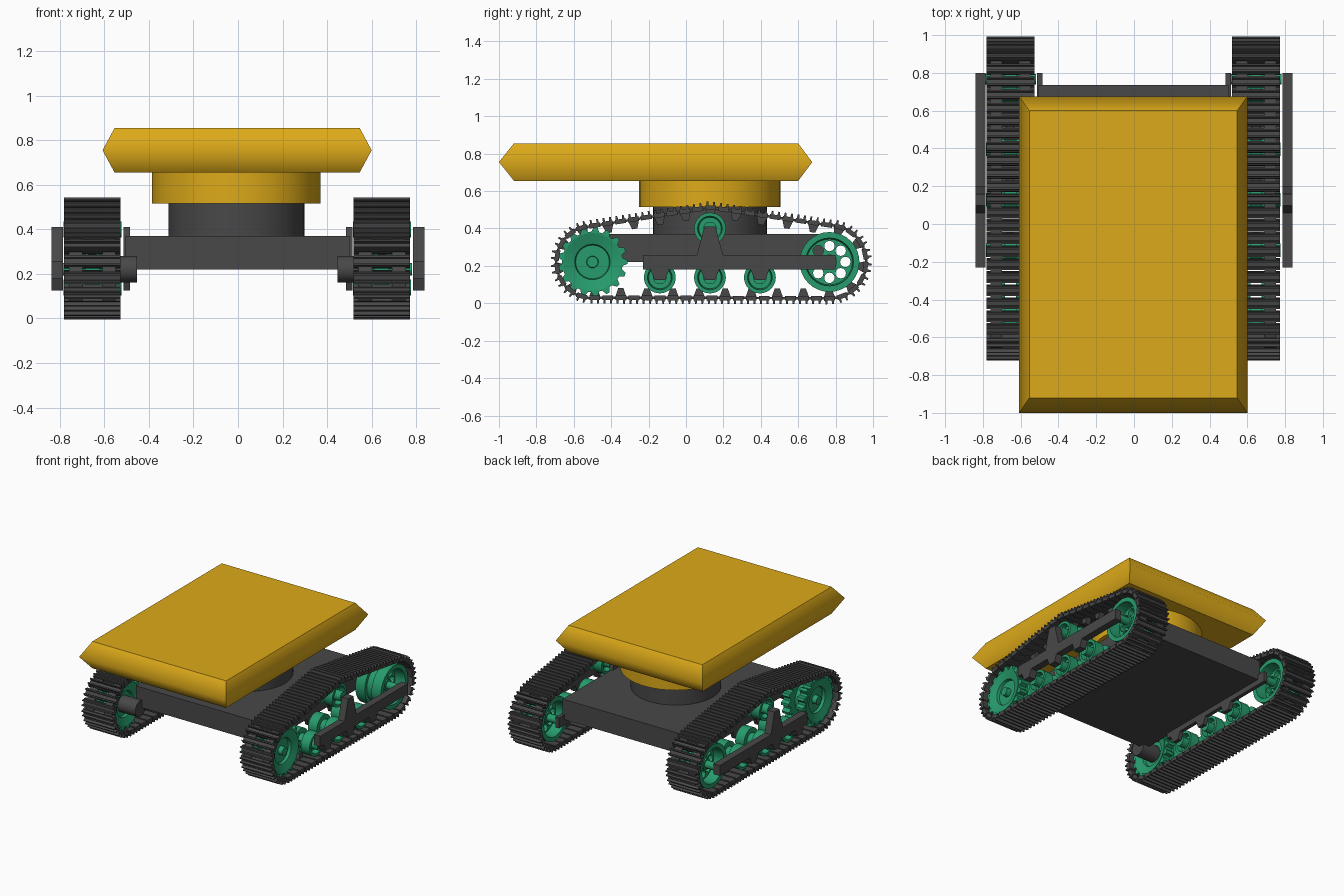
import bpy, bmesh, math
from mathutils import Vector, Matrix
from mathutils.geometry import convex_hull_2d

if "Cube" in bpy.data.objects:
    bpy.data.objects.remove(bpy.data.objects["Cube"])

def material(name, rgb):
    m = bpy.data.materials.new(name)
    m.diffuse_color = (*rgb, 1)
    m.use_nodes = True
    m.node_tree.nodes["Principled BSDF"].inputs["Base Color"].default_value = m.diffuse_color
    return m

GOLD = material("gold_paint", (0.72, 0.40, 0.01))
GREEN = material("green_paint", (0.02, 0.33, 0.15))
DARK = material("dark_steel", (0.065, 0.065, 0.065))
smooth_later = []

def finish(bm, name, mat, smooth=True):
    bmesh.ops.recalc_face_normals(bm, faces=bm.faces)
    me = bpy.data.meshes.new(name)
    bm.to_mesh(me)
    bm.free()
    me.materials.append(mat)
    ob = bpy.data.objects.new(name, me)
    bpy.context.collection.objects.link(ob)
    if smooth:
        smooth_later.append(ob)
    return ob

def prism(bm, loop, x0, x1):
    """Extrude a (y, z) outline from x0 to x1."""
    a = [bm.verts.new((x0, y, z)) for y, z in loop]
    b = [bm.verts.new((x1, y, z)) for y, z in loop]
    bm.faces.new(a)
    bm.faces.new(b[::-1])
    for i in range(len(a)):
        j = (i + 1) % len(a)
        bm.faces.new((a[i], b[i], b[j], a[j]))

def lathe(bm, profile, centre, n=32, axis='X'):
    """Revolve (position along axis, radius) points; radius 0 closes an end."""
    rings = []
    for p, r in profile:
        ring = []
        for i in range(n if r > 0 else 1):
            t = math.tau * i / n
            c, s = r * math.cos(t), r * math.sin(t)
            v = Vector((p, c, s)) if axis == 'X' else Vector((c, s, p))
            ring.append(bm.verts.new(v + Vector(centre)))
        rings.append(ring)
    for a, b in zip(rings, rings[1:]):
        for i in range(n):
            j = (i + 1) % n
            q = [a[i % len(a)], a[j % len(a)], b[j % len(b)], b[i % len(b)]]
            bm.faces.new(list(dict.fromkeys(q)))

def circle(r, n=32, y=0, z=0):
    return [(y + r * math.cos(math.tau * i / n), z + r * math.sin(math.tau * i / n)) for i in range(n)]

def holed_plate(bm, loops, centre, width):
    """Flat plate with holes from a filled 2D curve, added to bm."""
    cu = bpy.data.curves.new("plate_outline", 'CURVE')
    cu.dimensions, cu.fill_mode, cu.extrude = '2D', 'BOTH', width / 2
    for loop in loops:
        sp = cu.splines.new('POLY')
        sp.points.add(len(loop) - 1)
        for p, (u, v) in zip(sp.points, loop):
            p.co = (u, v, 0, 1)
        sp.use_cyclic_u = True
    ob = bpy.data.objects.new("plate_outline", cu)
    bpy.context.collection.objects.link(ob)
    me = bpy.data.meshes.new_from_object(ob.evaluated_get(bpy.context.evaluated_depsgraph_get()))
    me.transform(Matrix.Translation(centre) @ Matrix(((0, 0, 1, 0), (1, 0, 0, 0), (0, 1, 0, 0), (0, 0, 0, 1))))
    bm.from_mesh(me)
    bpy.data.objects.remove(ob)
    bpy.data.meshes.remove(me)
    bmesh.ops.remove_doubles(bm, verts=bm.verts, dist=1e-5)

CX = -0.004          # slight sideways offset of the upper works and tracks
MID = 0.128          # turret and return roller position along y
SPROCKET, IDLER = (-0.50, 0.221), (0.767, 0.221)
ROADS = (-0.14, MID, 0.395)

# Upper deck slab with a ridge half way up its sides
bm = bmesh.new()
rows = []
for z, hx, y0, y1 in ((0.655, 0.55, -0.92, 0.60), (0.755, 0.604, -1.0, 0.675), (0.855, 0.55, -0.92, 0.60)):
    rows.append([bm.verts.new((CX + x, y, z)) for x, y in ((-hx, y0), (hx, y0), (hx, y1), (-hx, y1))])
for a, b in zip(rows, rows[1:]):
    for i in range(4):
        bm.faces.new((a[i], a[(i + 1) % 4], b[(i + 1) % 4], b[i]))
bm.faces.new(rows[0][::-1])
bm.faces.new(rows[2])
ridge = set(rows[1])
for f in bm.faces:
    f.smooth = True
for e in bm.edges:
    e.smooth = set(e.verts) <= ridge
finish(bm, "upper_deck", GOLD, smooth=False)

# Turret drums
for name, r, z0, z1, mat in (("turret_ring", 0.378, 0.515, 0.66, GOLD), ("turret_base", 0.305, 0.36, 0.515, DARK)):
    bm = bmesh.new()
    lathe(bm, [(z0, 0), (z0, r), (z1, r), (z1, 0)], (CX - 0.003, MID, 0), 40, 'Z')
    finish(bm, name, mat)

# Chassis box
bm = bmesh.new()
prism(bm, [(-0.48, 0.22), (0.735, 0.22), (0.735, 0.37), (-0.48, 0.37)], -0.505, 0.5)
finish(bm, "chassis", DARK, smooth=False)

# Track path: taut belt around sprocket, idler and return roller
pts = [Vector(p) for c, r in ((SPROCKET, 0.192), (IDLER, 0.195), ((MID, 0.40), 0.112)) for p in circle(r, 96, *c)]
path = [pts[i] for i in convex_hull_2d(pts)]
area = sum(a.x * b.y - a.y * b.x for a, b in zip(path, path[1:] + path[:1]))
if area < 0:
    path.reverse()
segs = list(zip(path, path[1:] + path[:1]))
length = sum((b - a).length for a, b in segs)

def on_path(d):
    d %= length
    for a, b in segs:
        l = (b - a).length
        if d <= l:
            return a.lerp(b, d / l)
        d -= l
    return path[0]

SHOES = 54
pitch = length / SHOES
SHOE = [(-.029, -.013), (.029, -.013), (.029, .012), (.024, .012), (.022, .031), (.013, .031), (.011, .012),
        (-.011, .012), (-.013, .031), (-.022, .031), (-.024, .012), (-.029, .012)]
GUIDE = [(-.028, -.012), (-.014, -.052), (.014, -.052), (.028, -.012)]
LINK = [(.02, -.008), (.05, -.008), (.05, .005), (.02, .005)]

# Frame rail outline with brackets down to the road wheels and up to the return roller
rail = [(-0.23, 0.18)]
for c in ROADS:
    rail += [(c - 0.05, 0.18), (c - 0.028, 0.125), (c + 0.028, 0.125), (c + 0.05, 0.18)]
rail += [(0.80, 0.18), (0.80, 0.257), (MID + 0.07, 0.257), (MID + 0.03, 0.41),
         (MID - 0.03, 0.41), (MID - 0.07, 0.257), (-0.23, 0.257)]

# Wheel half profiles (offset from track centre, radius), mirrored to both faces
ROLLER = [(0, .05), (.028, .05), (.028, .085), (.10, .085), (.10, .066), (.06, .060), (.06, .036), (.13, .036), (.13, 0)]
HUB = [(0, .11), (.03, .11), (.03, .155), (.095, .155), (.075, .095), (.055, .09), (.055, .032), (.09, .03), (.09, 0)]
RIM = [(0, .135), (.028, .135), (.028, .16), (.105, .16), (.105, .128), (.03, .122), (0, .122)]
AXLE = [(0, .04), (.055, .04), (.055, .028), (.135, .028), (.135, 0)]

def both(half):
    return [(-p, r) for p, r in half[::-1]] + half[1:]

gear = []
for i in range(17):
    for k, r in ((-.36, .162), (-.14, .187), (.14, .187), (.36, .162)):
        t = math.tau * (i + k) / 17
        gear.append((r * math.cos(t), r * math.sin(t)))

for side, s in (("left", -1), ("right", 1)):
    x = CX + s * 0.65

    # Track shoes with twin ridges, links and inner guide teeth
    bm = bmesh.new()
    for i in range(SHOES):
        d = i * pitch
        a, b = on_path(d - pitch * .4), on_path(d + pitch * .4)
        t = (b - a).normalized()
        n = Vector((t.y, -t.x))
        o = on_path(d)
        place = lambda loop: [tuple(o + t * u + n * v) for u, v in loop]
        prism(bm, place(SHOE), x - 0.127, x + 0.127)
        for off in (-0.075, 0.075):
            prism(bm, place(LINK), x + off - 0.03, x + off + 0.03)
        if i % 2 == 0:
            prism(bm, place(GUIDE), x - 0.02, x + 0.02)
    finish(bm, side + "_track", DARK, smooth=False)

    # Road wheels and return roller
    for i, (y, z) in enumerate([(c, 0.138) for c in ROADS] + [(MID, 0.40)]):
        bm = bmesh.new()
        lathe(bm, both(ROLLER), (x, y, z))
        finish(bm, side + ("_return_roller" if i == 3 else "_road_wheel_%d" % (i + 1)), GREEN)

    # Drive sprocket: dished hub with two toothed rings
    bm = bmesh.new()
    for off in (-0.06, 0.06):
        holed_plate(bm, [gear, circle(0.15)], (x + off, *SPROCKET), 0.06)
    lathe(bm, both(HUB), (x, *SPROCKET))
    finish(bm, side + "_sprocket", GREEN)

    # Final drive shaft into the chassis
    bm = bmesh.new()
    inner = [(-s * 0.05, 0), (-s * 0.05, .06), (-s * 0.2, .06), (-s * 0.2, 0)]
    lathe(bm, inner, (x, *SPROCKET))
    finish(bm, side + "_drive_shaft", DARK)

    # Idler: deep rim around a web pierced by eight holes
    bm = bmesh.new()
    web = [circle(0.13)] + [circle(0.028, 12, .085 * math.cos(k * math.tau / 8), .085 * math.sin(k * math.tau / 8))
                            for k in range(8)]
    holed_plate(bm, web, (x, *IDLER), 0.05)
    lathe(bm, both(RIM), (x, *IDLER))
    lathe(bm, both(AXLE), (x, *IDLER))
    finish(bm, side + "_idler", GREEN)

    # Outer and inner frame rails
    for name, x0, x1 in (("outer", 0.785, 0.838), ("inner", 0.485, 0.513)):
        bm = bmesh.new()
        prism(bm, rail, s * x0, s * x1)
        finish(bm, "%s_%s_rail" % (side, name), DARK, smooth=False)

# Smooth the turned parts
for ob in smooth_later:
    ob.select_set(True)
bpy.context.view_layer.objects.active = smooth_later[0]
bpy.ops.object.shade_smooth_by_angle(angle=math.radians(30))
